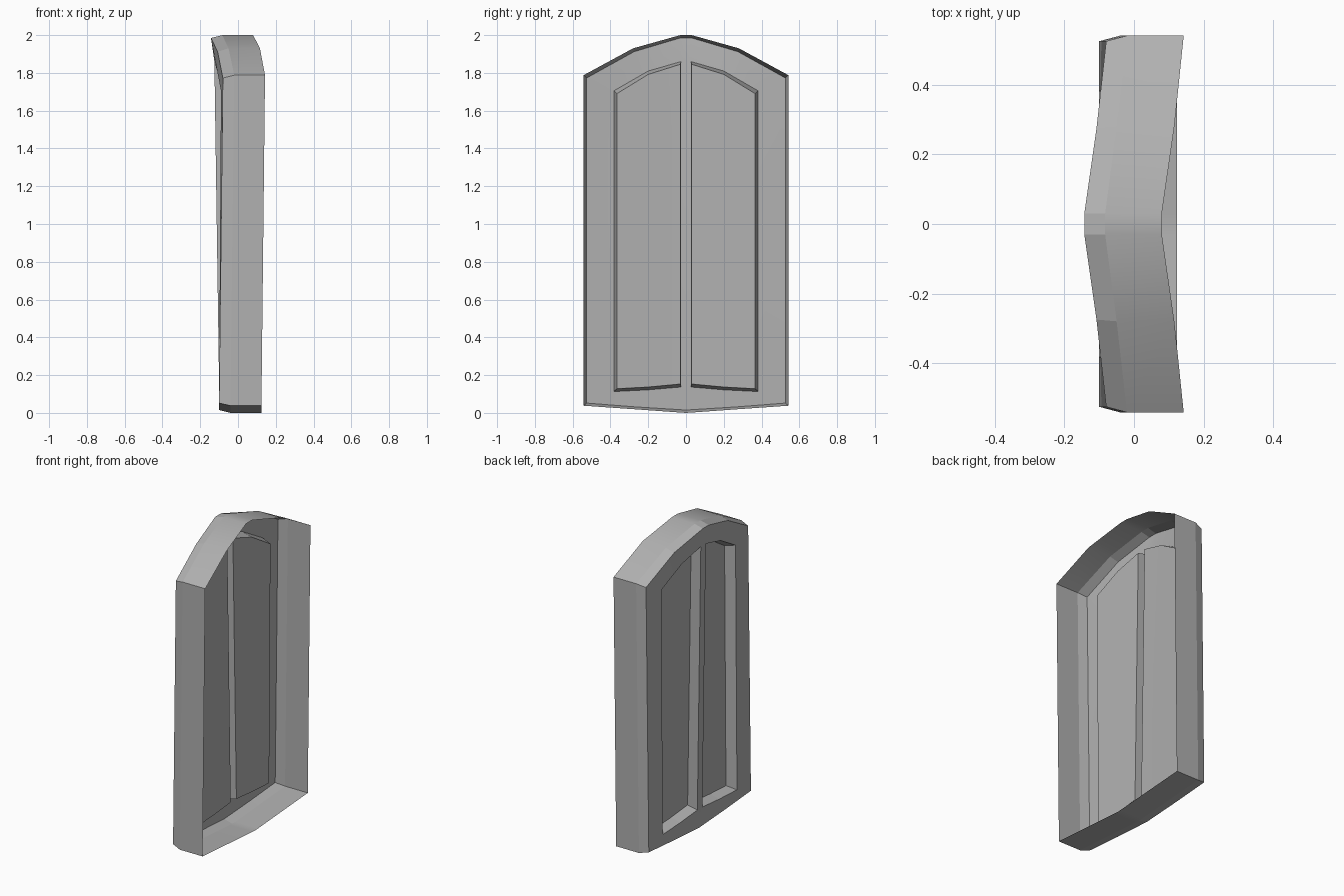
import bpy, bmesh, math

if "Cube" in bpy.data.objects:
    bpy.data.objects.remove(bpy.data.objects["Cube"])

# Half profiles as (x, y, z): top centre, over the arch, down the side, along the base
rim = [(.08, 0, 2), (.08, .03, 2), (.116, .28, 1.93), (.143, .542, 1.788),
       (.124, .542, .038), (.124, .27, .019), (.124, .03, .002), (.124, 0, 0)]
wall = [(-.083, 0, 2), (-.083, .03, 2), (-.05, .28, 1.93), (-.02, .542, 1.788),
        (-.04, .542, .038), (-.04, .27, .019), (-.04, .03, .002), (-.04, 0, 0)]
frame = [(-.143, 0, 1.985), (-.143, .03, 1.985), (-.108, .275, 1.912), (-.08, .526, 1.773),
         (-.1, .526, .052), (-.1, .27, .032), (-.1, .03, .017), (-.1, 0, .015)]
opening = [(-.125, 0, 1.86), (-.125, .026, 1.86), (-.11, .2, 1.81), (-.09, .382, 1.705),
           (-.1, .382, .113), (-.1, .2, .122), (-.1, .026, .137), (-.1, 0, .137)]
DEPTH = .068
panel = [(x + DEPTH, y, z) for x, y, z in
         [(-.125, .029, 1.846), (-.11, .2, 1.792), (-.09, .366, 1.69),
          (-.1, .366, .128), (-.1, .2, .137), (-.1, .029, .153)]]

bm = bmesh.new()
R, W, F, O, P = [[bm.verts.new(p) for p in loop] for loop in (rim, wall, frame, opening, panel)]


def strip(a, b, closed=False, smooth=True):
    n = len(a)
    for i in range(n if closed else n - 1):
        j = (i + 1) % n
        bm.faces.new((a[i], a[j], b[j], b[i])).smooth = smooth


# Side wall, chamfer, frame face, recess walls
strip(R, W)
strip(W, F, smooth=False)
strip(F, O)
strip(O[1:7], P, closed=True, smooth=False)
# Centre bar and sunken panel
bar = bm.faces.new((O[0], O[1], O[6], O[7]))
bm.faces.new((P[0], P[1], P[4], P[5])).smooth = True
bm.faces.new((P[1], P[2], P[3], P[4])).smooth = True
bar.smooth = True
bmesh.ops.recalc_face_normals(bm, faces=bm.faces[:])
bar.normal_update()
if bar.normal.x > 0:
    bmesh.ops.reverse_faces(bm, faces=bm.faces[:])

# Smooth along the arch, crisp at corners and chamfers
chamfer = [set(loop) for loop in (W, F)]
for e in bm.edges:
    on_chamfer = any(set(e.verts) <= s for s in chamfer)
    e.smooth = not on_chamfer and e.calc_face_angle(0) < math.radians(30)

mesh = bpy.data.meshes.new("arched_panel_shell")
bm.to_mesh(mesh)
bm.free()
shell = bpy.data.objects.new("arched_panel_shell", mesh)
bpy.context.collection.objects.link(shell)
mirror = shell.modifiers.new("Mirror", 'MIRROR')
mirror.use_axis = (False, True, False)
mirror.use_clip = True

# Darker grey
grey = bpy.data.materials.new("dark_grey")
grey.diffuse_color = (.44, .44, .44, 1)
grey.use_nodes = True
grey.node_tree.nodes["Principled BSDF"].inputs["Base Color"].default_value = grey.diffuse_color
mesh.materials.append(grey)
